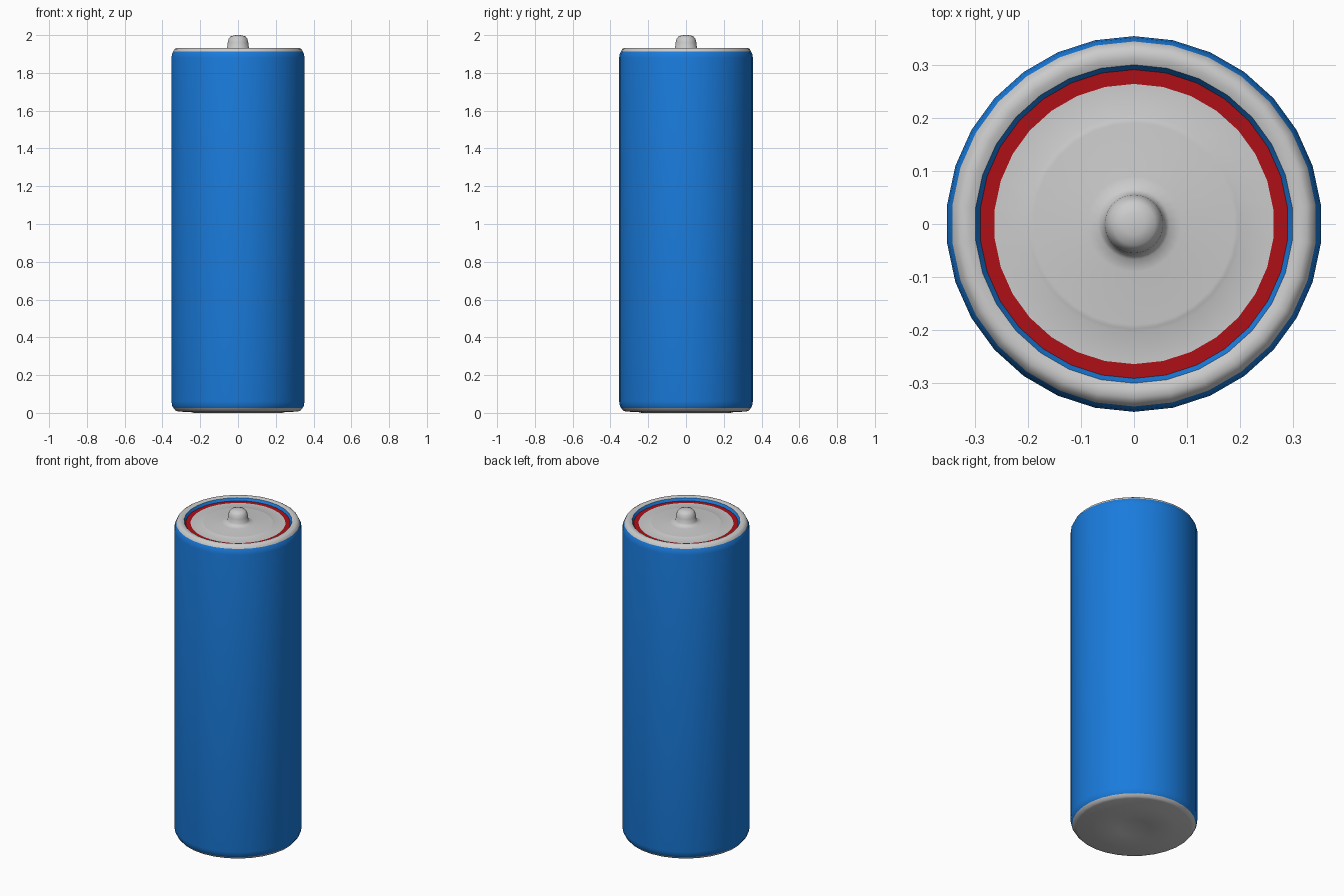
import bpy, bmesh, math

if "Cube" in bpy.data.objects:
    bpy.data.objects.remove(bpy.data.objects["Cube"])

SIDES = 30


def material(name, rgb):
    m = bpy.data.materials.new(name)
    m.diffuse_color = (*rgb, 1)
    m.use_nodes = True
    m.node_tree.nodes["Principled BSDF"].inputs["Base Color"].default_value = m.diffuse_color
    return m


def lathe(name, profile, mat=None, angle=40):
    """Revolve (radius, z) points listed bottom-outside to top-inside."""
    bm = bmesh.new()
    rings = []
    for r, z in profile:
        if r == 0:
            rings.append([bm.verts.new((0, 0, z))] * SIDES)
        else:
            rings.append([bm.verts.new((r * math.cos(a), r * math.sin(a), z))
                          for a in (math.pi / 2 + math.tau * i / SIDES for i in range(SIDES))])
    for lo, hi in zip(rings, rings[1:]):
        for i in range(SIDES):
            j = (i + 1) % SIDES
            corners = list(dict.fromkeys((lo[i], lo[j], hi[j], hi[i])))
            bm.faces.new(corners)
    mesh = bpy.data.meshes.new(name)
    bm.to_mesh(mesh)
    bm.free()
    obj = bpy.data.objects.new(name, mesh)
    bpy.context.collection.objects.link(obj)
    if mat:
        mesh.materials.append(mat)
    bpy.ops.object.select_all(action='DESELECT')
    obj.select_set(True)
    bpy.context.view_layer.objects.active = obj
    bpy.ops.object.shade_smooth_by_angle(angle=math.radians(angle))
    return obj


blue = material("wrapper_blue", (0.01, 0.2, 0.72))
red = material("seal_red", (0.42, 0.005, 0.008))

# Blue wrapper around the can
lathe("wrapper", [(0.343, 0.025), (0.35, 0.037), (0.354, 0.06), (0.354, 1.88),
                  (0.351, 1.9), (0.344, 1.914)], blue)

# Rounded metal rim at the top
lathe("top_rim", [(0.344, 1.914), (0.338, 1.926), (0.327, 1.933), (0.312, 1.933),
                  (0.3, 1.928)])

# Blue lip inside the rim, and the red seal below it
lathe("inner_lip", [(0.3, 1.928), (0.291, 1.913)], blue)
lathe("seal_ring", [(0.291, 1.913), (0.264, 1.913)], red)

# Top plate with a shallow step and the positive terminal
lathe("top_terminal", [(0.264, 1.913), (0.205, 1.914), (0.198, 1.917), (0.19, 1.918),
                       (0.09, 1.919), (0.067, 1.924), (0.058, 1.934), (0.055, 1.96),
                       (0.05, 1.98), (0.04, 1.993), (0.02, 1.999), (0, 2.0)], angle=75)

# Bottom plate with shallow raised rings
lathe("bottom_plate", [(0, 0.003), (0.09, 0.003), (0.1, 0.0), (0.235, 0.0), (0.25, 0.004),
                       (0.318, 0.007), (0.333, 0.012), (0.343, 0.025)], angle=60)
